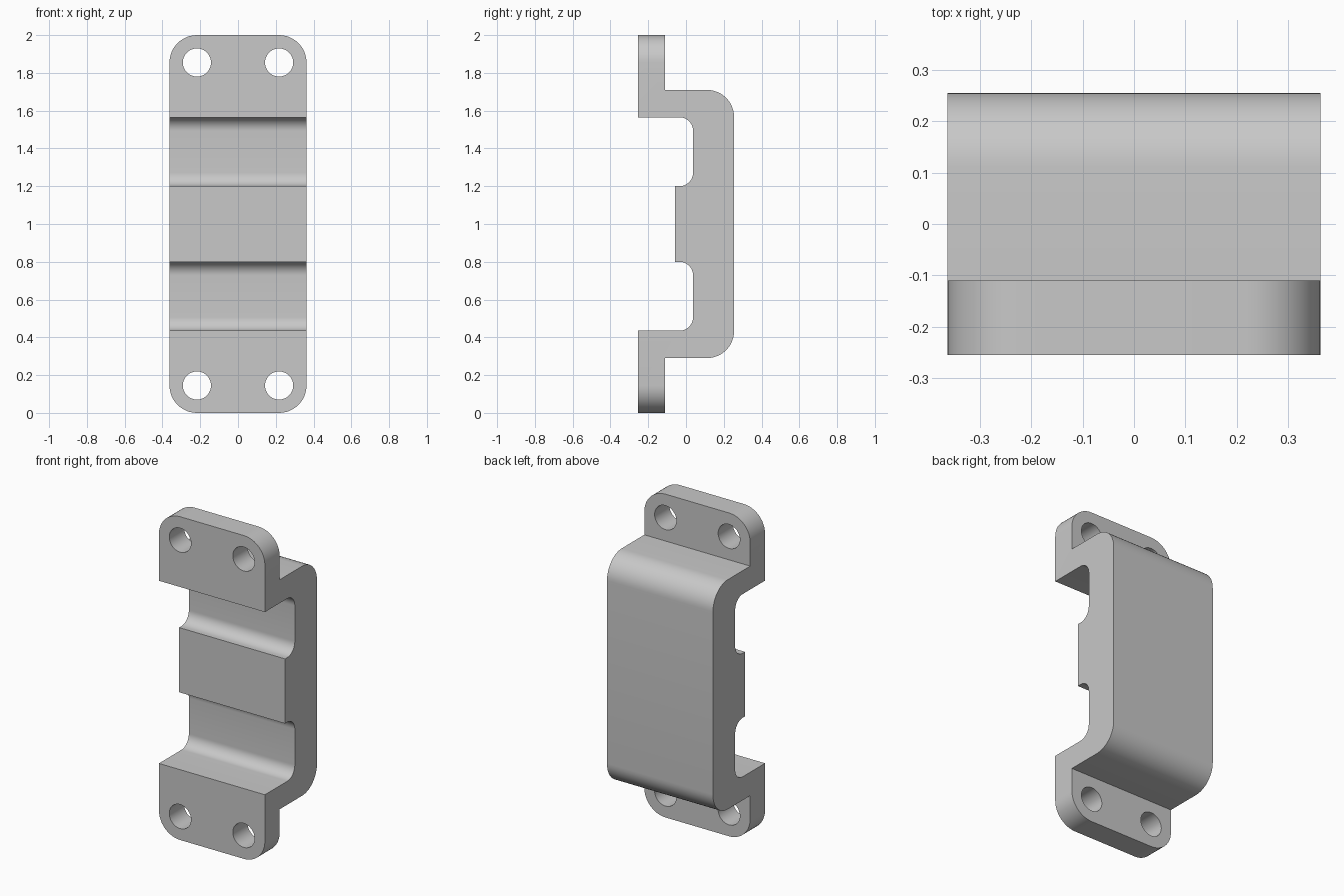
import bpy, bmesh, math
from mathutils import Vector

cube = bpy.data.objects.get("Cube")
if cube:
    bpy.data.objects.remove(cube, do_unlink=True)

HALF_W = 0.3625      # half width along x
FRONT, BACK = -0.255, 0.255
WALL = 0.145         # flange thickness and outer radius
POCKET_R = 0.0725    # pocket fillet radius
HOLE_R = 0.0745
STEPS = 12

grey = bpy.data.materials.new("light grey metal")
grey.use_nodes = True
grey.diffuse_color = (0.58, 0.58, 0.58, 1)
grey.node_tree.nodes["Principled BSDF"].inputs["Base Color"].default_value = (0.58, 0.58, 0.58, 1)


def filleted(points):
    """Turn (y, z, radius) corners into an outline with right-angle fillets."""
    out = []
    for i, (y, z, r) in enumerate(points):
        p = Vector((y, z))
        if not r:
            out.append(p)
            continue
        a = (Vector(points[i - 1][:2]) - p).normalized() * r
        b = (Vector(points[(i + 1) % len(points)][:2]) - p).normalized() * r
        for s in range(STEPS + 1):
            t = math.pi / 2 * s / STEPS
            out.append(p + a * (1 - math.sin(t)) + b * (1 - math.cos(t)))
    return out


# Lower half of the side outline, from the middle of the front to the back
lower = [
    (-0.0575, 0.8, 0), (0.0375, 0.8, 0), (0.0375, 0.435, POCKET_R),
    (FRONT, 0.435, 0), (FRONT, 0, 0), (FRONT + WALL, 0, 0),
    (FRONT + WALL, 0.29, 0), (BACK, 0.29, WALL),
]
lower[1] = (0.0375, 0.8, POCKET_R)
upper = [(y, 2 - z, r) for y, z, r in reversed(lower)]
outline = filleted(lower + upper)

# Bracket body: extruded outline
bm = bmesh.new()
face = bm.faces.new([bm.verts.new((-HALF_W, p.x, p.y)) for p in outline])
ext = bmesh.ops.extrude_face_region(bm, geom=[face])
moved = [v for v in ext["geom"] if isinstance(v, bmesh.types.BMVert)]
bmesh.ops.translate(bm, verts=moved, vec=(2 * HALF_W, 0, 0))
bmesh.ops.recalc_face_normals(bm, faces=bm.faces)

# Rounded flange corners
corners = [e for e in bm.edges
           if abs(e.verts[0].co.z - e.verts[1].co.z) < 1e-4
           and abs(e.verts[0].co.x - e.verts[1].co.x) < 1e-4
           and abs(e.verts[0].co.z - 1) > 0.99]
bmesh.ops.bevel(bm, geom=corners, offset=WALL, offset_type='OFFSET',
                segments=STEPS, profile=0.5, affect='EDGES')
mesh = bpy.data.meshes.new("bracket")
bm.to_mesh(mesh)
bm.free()
mesh.materials.append(grey)
bracket = bpy.data.objects.new("bracket", mesh)
bpy.context.collection.objects.link(bracket)

# Bolt holes: one cutter mesh of four cylinders
bpy.ops.object.select_all(action='DESELECT')
cutters = []
for x in (-0.2175, 0.2175):
    for z in (WALL, 2 - WALL):
        bpy.ops.mesh.primitive_cylinder_add(
            vertices=48, radius=HOLE_R, depth=0.3,
            location=(x, FRONT + WALL / 2, z), rotation=(math.pi / 2, 0, 0))
        cutter = bpy.context.object
        cutter.name = "hole_cutter"
        cutter.hide_render = True
        cutter.data.materials.append(grey)
        cutters.append(cutter)

bpy.context.view_layer.objects.active = bracket
for cutter in cutters:
    mod = bracket.modifiers.new("bolt_hole", 'BOOLEAN')
    mod.operation = 'DIFFERENCE'
    mod.solver = 'EXACT'
    mod.object = cutter
    bpy.ops.object.modifier_apply(modifier=mod.name)
for cutter in cutters:
    bpy.data.objects.remove(cutter, do_unlink=True)

# Smooth fillets, crisp edges
bpy.ops.object.select_all(action='DESELECT')
bracket.select_set(True)
bpy.context.view_layer.objects.active = bracket
bpy.ops.object.shade_smooth_by_angle(angle=math.radians(30))
